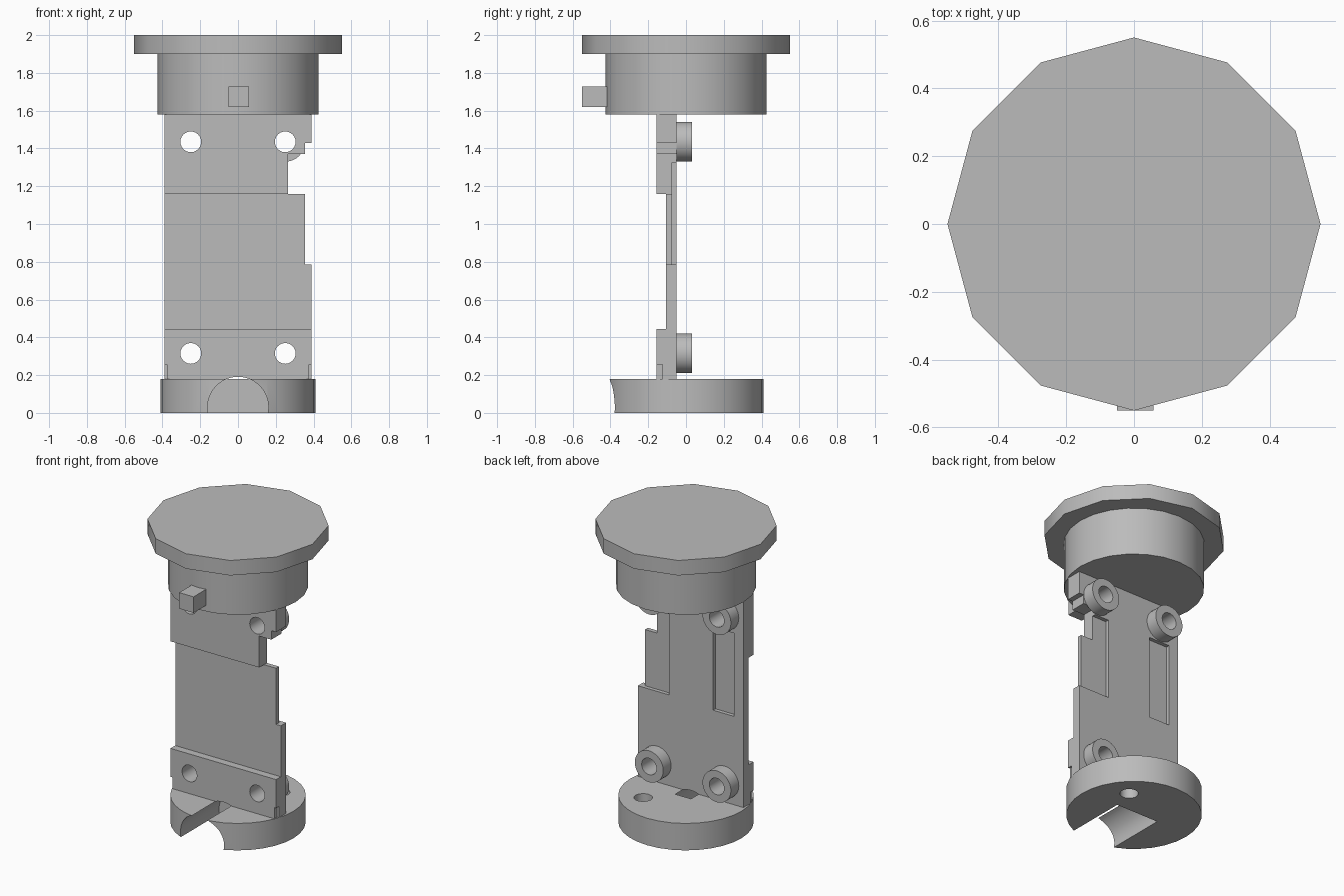
import bpy, bmesh, math
from mathutils import Matrix

if "Cube" in bpy.data.objects:
    bpy.data.objects.remove(bpy.data.objects["Cube"])

grey = bpy.data.materials.new("plain grey")
grey.use_nodes = True
COLOUR = (0.5, 0.5, 0.5, 1)
grey.diffuse_color = COLOUR
grey.node_tree.nodes["Principled BSDF"].inputs["Base Color"].default_value = COLOUR


def make(name, bm):
    bmesh.ops.recalc_face_normals(bm, faces=bm.faces[:])
    mesh = bpy.data.meshes.new(name)
    bm.to_mesh(mesh)
    bm.free()
    mesh.materials.append(grey)
    ob = bpy.data.objects.new(name, mesh)
    bpy.context.collection.objects.link(ob)
    return ob


def box(name, x, y, z):
    bm = bmesh.new()
    bmesh.ops.create_cube(bm, size=1)
    for v in bm.verts:
        v.co = [r[0] if c < 0 else r[1] for c, r in zip(v.co, (x, y, z))]
    return make(name, bm)


def cylinder(name, r, lo, hi, centre=(0, 0), sides=24, axis="Z"):
    """Cylinder from lo to hi along Z (centre is x, y) or Y (centre is x, z)."""
    bm = bmesh.new()
    bmesh.ops.create_cone(bm, cap_ends=True, segments=sides, radius1=r, radius2=r, depth=hi - lo)
    mid, (a, b) = (lo + hi) / 2, centre
    if axis == "Z":
        move = Matrix.Translation((a, b, mid))
    else:
        move = Matrix.Translation((a, mid, b)) @ Matrix.Rotation(math.pi / 2, 4, "X")
    bm.transform(move)
    return make(name, bm)


def cut(ob, cutters):
    for c in cutters:
        mod = ob.modifiers.new("cut", "BOOLEAN")
        mod.operation, mod.solver, mod.object = "DIFFERENCE", "EXACT", c
    bpy.context.view_layer.update()
    graph = bpy.context.evaluated_depsgraph_get()
    mesh = bpy.data.meshes.new_from_object(ob.evaluated_get(graph))
    ob.modifiers.clear()
    ob.data = mesh
    for c in cutters:
        bpy.data.objects.remove(c)


def groove():
    return cylinder("groove", 0.161, -0.7, 0.03, (0, 0.03), 48, "Y")


def screw_hole(x, z):
    return cylinder("screw_hole", 0.055, -0.3, 0.2, (x, z), 24, "Y")


FRONT, BACK = -0.155, -0.05
SCREWS = [(x, z) for x in (-0.25, 0.25) for z in (0.315, 1.435)]

# Base disc with the cable groove and a small through hole
base = cylinder("base_disc", 0.41, 0, 0.18, sides=32)
cut(base, [groove(), cylinder("base_hole", 0.056, -0.1, 0.3, (0.19, 0.18))])

# Upright plate: stepped outline, thinned middle, rear recesses and holes
outline = [(-0.39, 0.18), (0.39, 0.18), (0.39, 0.785), (0.355, 0.785), (0.355, 1.16),
           (0.265, 1.16), (0.265, 1.37), (0.355, 1.37), (0.355, 1.43), (0.39, 1.43),
           (0.39, 1.58), (-0.39, 1.58)]
bm = bmesh.new()
face = bm.faces.new([bm.verts.new((x, FRONT, z)) for x, z in outline])
ext = bmesh.ops.extrude_face_region(bm, geom=[face])["geom"]
bmesh.ops.translate(bm, vec=(0, BACK - FRONT, 0),
                    verts=[v for v in ext if isinstance(v, bmesh.types.BMVert)])
plate = make("upright_plate", bm)
cutters = [box("front_relief", (-1, 1), (-1, -0.105), (0.445, 1.16)),
           box("edge_recess", (0.16, 1), (-0.075, 1), (0.785, 1.325)),
           box("rear_pocket", (-0.32, -0.165), (-0.075, 1), (0.77, 1.325)),
           groove()]
for side in (-1, 1):
    cutters.append(box("corner_trim", sorted((side * 0.377, side)), (-1, -0.125), (0, 0.255)))
cutters += [screw_hole(*s) for s in SCREWS]
cut(plate, cutters)

# Round spacers behind each screw hole
bosses = []
for i, s in enumerate(SCREWS):
    boss = cylinder(f"spacer_{i + 1}", 0.105, BACK, 0.033, s, 32, "Y")
    cut(boss, [screw_hole(*s)])
    bosses.append(boss)

# Upper drum, twelve-sided cap and front locating peg
drum = cylinder("upper_drum", 0.425, 1.58, 1.9)
cap = cylinder("top_cap", 0.55, 1.9, 2.0, sides=12)
box("front_peg", (-0.05, 0.057), (-0.55, -0.4), (1.62, 1.727))

# Smooth round sides, keep hard edges
for ob in bpy.context.view_layer.objects:
    ob.select_set(False)
for ob in [base, plate, drum, cap] + bosses:
    ob.select_set(True)
bpy.context.view_layer.objects.active = base
bpy.ops.object.shade_smooth_by_angle(angle=math.radians(32))
